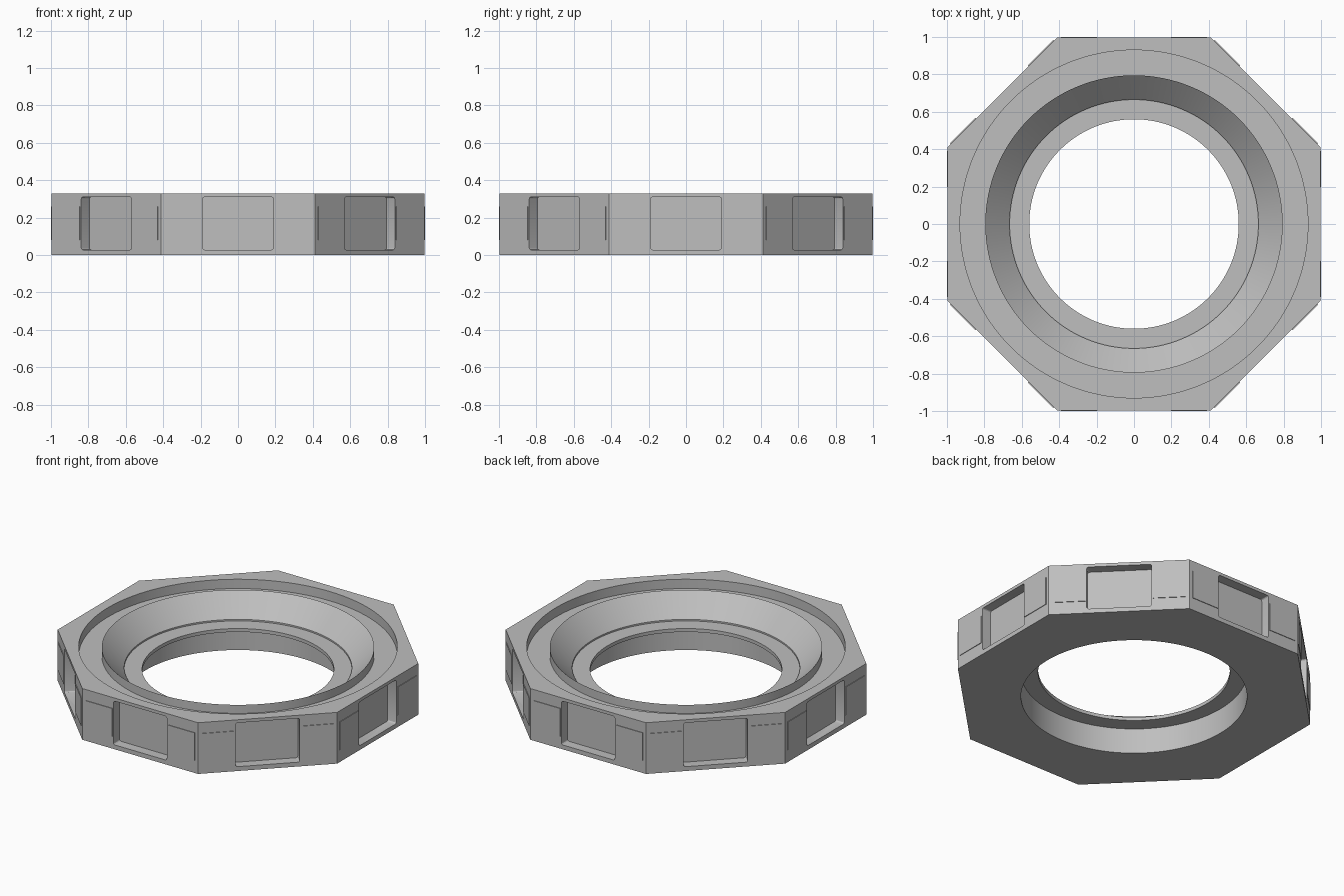
import bpy, bmesh, math
from mathutils import Matrix

if "Cube" in bpy.data.objects:
    bpy.data.objects.remove(bpy.data.objects["Cube"])

SEG = 128          # divisible by 16 so octagon corners land on steps
APOTHEM = 0.996
HEIGHT = 0.33

grey = bpy.data.materials.new("machined grey")
grey.diffuse_color = (0.52, 0.52, 0.52, 1)
grey.use_nodes = True
grey.node_tree.nodes["Principled BSDF"].inputs["Base Color"].default_value = grey.diffuse_color


def finish(bm, name, mat=True):
    bmesh.ops.recalc_face_normals(bm, faces=bm.faces)
    me = bpy.data.meshes.new(name)
    bm.to_mesh(me)
    bm.free()
    ob = bpy.data.objects.new(name, me)
    bpy.context.collection.objects.link(ob)
    if mat:
        me.materials.append(grey)
    return ob


def octagon_radius(a):
    """Distance to an octagon with flats on the axes."""
    off = (a + math.pi / 8) % (math.pi / 4) - math.pi / 8
    return APOTHEM / math.cos(off)


def box(bm, u0, u1, r0, r1, z0, z1, angle, corner=0.0):
    """Block on one octagon side: u along the side, r outward."""
    geo = bmesh.ops.create_cube(bm, size=1)["verts"]
    m = (Matrix.Rotation(angle, 4, 'Z')
         @ Matrix.Translation(((r0 + r1) / 2, (u0 + u1) / 2, (z0 + z1) / 2))
         @ Matrix.Diagonal((r1 - r0, u1 - u0, z1 - z0, 1)))
    if corner:
        radial = Matrix.Rotation(angle, 3, 'Z').col[0]
    bmesh.ops.transform(bm, matrix=m, verts=geo)
    if corner:
        edges = {e for v in geo for e in v.link_edges
                 if abs((e.verts[0].co - e.verts[1].co).normalized().dot(radial)) > 0.99}
        bmesh.ops.bevel(bm, geom=list(edges), offset=corner, segments=3,
                        profile=0.5, affect='EDGES')


# Ring body: closed section swept round, None = octagonal outside
section = [(None, 0), (None, HEIGHT), (0.93, HEIGHT), (0.93, 0.27),
           (0.795, 0.27), (0.795, 0.325), (0.665, 0.195), (0.665, 0.185),
           (0.56, 0.185), (0.56, 0.163), (0.66, 0.163), (0.66, 0)]
bm = bmesh.new()
rings = []
for r, z in section:
    ring = []
    for i in range(SEG):
        a = 2 * math.pi * i / SEG
        d = octagon_radius(a) if r is None else r
        ring.append(bm.verts.new((d * math.cos(a), d * math.sin(a), z)))
    rings.append(ring)
for k, ring in enumerate(rings):
    nxt = rings[(k + 1) % len(rings)]
    for i in range(SEG):
        j = (i + 1) % SEG
        bm.faces.new((ring[i], ring[j], nxt[j], nxt[i]))
body = finish(bm, "octagonal_ring")

# Pockets cut into the eight sides
bm = bmesh.new()
for k in range(8):
    box(bm, -0.19, 0.19, APOTHEM - 0.062, 1.1, 0.028, 0.31, k * math.pi / 4, 0.012)
cutter = finish(bm, "pocket_cutter", mat=False)
cutter.hide_render = True
cutter.hide_viewport = True
mod = body.modifiers.new("pockets", 'BOOLEAN')
mod.operation = 'DIFFERENCE'
mod.solver = 'EXACT'
mod.object = cutter
bpy.context.view_layer.objects.active = body
body.select_set(True)
bpy.ops.object.modifier_apply(modifier=mod.name)
bpy.data.objects.remove(cutter)
bpy.ops.object.shade_smooth_by_angle(angle=math.radians(20))

# Thin grip plates on both sides of every pocket
bm = bmesh.new()
for k in range(8):
    for u0, u1 in ((-0.39, -0.198), (0.198, 0.39)):
        box(bm, u0, u1, APOTHEM - 0.003, 1.0, 0.08, 0.26, k * math.pi / 4)
finish(bm, "side_plates")
